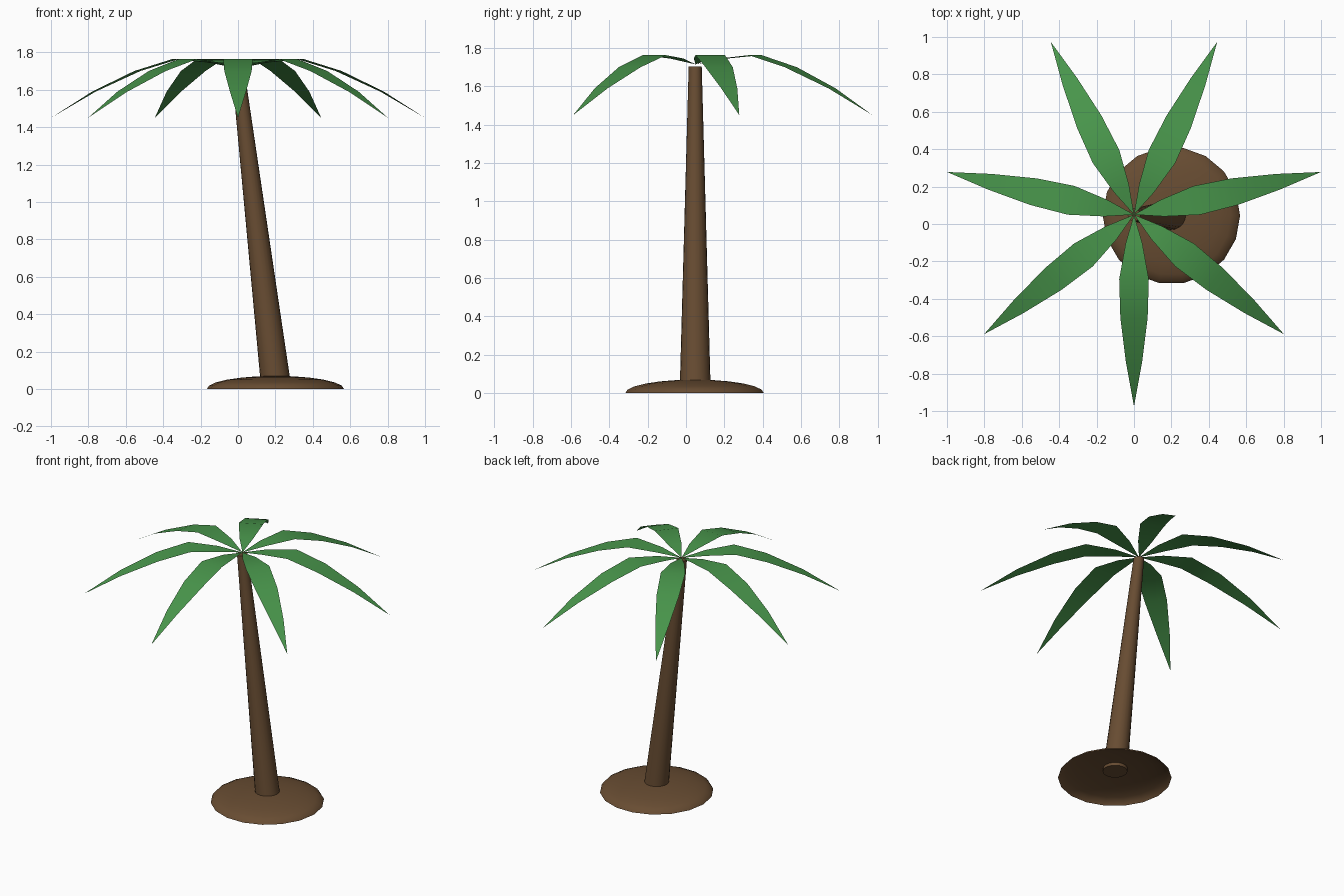
import bpy, bmesh, math
from mathutils import Matrix, Vector

cube = bpy.data.objects.get("Cube")
if cube:
    bpy.data.objects.remove(cube, do_unlink=True)


def material(name, rgb):
    m = bpy.data.materials.new(name)
    m.use_nodes = True
    m.diffuse_color = (*rgb, 1)
    bsdf = next(n for n in m.node_tree.nodes if n.type == 'BSDF_PRINCIPLED')
    bsdf.inputs["Base Color"].default_value = (*rgb, 1)
    bsdf.inputs["Roughness"].default_value = 0.9
    return m


bark = material("bark brown", (0.138, 0.073, 0.032))
leaf = material("leaf green", (0.065, 0.3, 0.07))


def finish(bm, name, mat):
    """Turn a bmesh into a smooth object with sharp creases."""
    mesh = bpy.data.meshes.new(name)
    bm.to_mesh(mesh)
    bm.free()
    mesh.materials.append(mat)
    ob = bpy.data.objects.new(name, mesh)
    bpy.context.collection.objects.link(ob)
    bpy.ops.object.select_all(action='DESELECT')
    ob.select_set(True)
    bpy.context.view_layer.objects.active = ob
    bpy.ops.object.shade_smooth_by_angle(angle=math.radians(40))
    return ob


def ring(bm, centre, radius, sides):
    c = Vector(centre)
    return [bm.verts.new(c + Vector((math.cos(a), math.sin(a), 0)) * radius)
            for a in (math.tau * i / sides for i in range(sides))]


def bridge(bm, low, high):
    n = len(low)
    for i in range(n):
        j = (i + 1) % n
        bm.faces.new((low[i], low[j], high[j], high[i]))


# Soil mound: flattened hollow half dome
SIDES, STEPS, RADIUS, HEIGHT = 18, 6, 0.367, 0.07
bm = bmesh.new()
rings = []
for k in range(STEPS):
    t = math.pi / 2 * k / STEPS
    rings.append(ring(bm, (0.2, 0.045, HEIGHT * math.sin(t)), RADIUS * math.cos(t), SIDES))
for low, high in zip(rings, rings[1:]):
    bridge(bm, low, high)
top = bm.verts.new((0.2, 0.045, HEIGHT))
for i in range(SIDES):
    bm.faces.new((rings[-1][i], rings[-1][(i + 1) % SIDES], top))
finish(bm, "soil_mound", bark)

# Trunk: leaning tapered column with level ends
bm = bmesh.new()
foot = ring(bm, (0.2, 0.048, 0.045), 0.08, 20)
head = ring(bm, (0, 0.048, 1.705), 0.034, 20)
bridge(bm, foot, head)
bm.faces.new(head)
bm.faces.new(foot[::-1])
finish(bm, "trunk", bark)

# Fronds: thin drooping blades, (distance, half width, height) per rib
RIBS = [(0.155, 0.045, 1.745), (0.345, 0.079, 1.763),
        (0.552, 0.073, 1.7), (0.79, 0.043, 1.59)]
COUNT = 7
for n in range(COUNT):
    bm = bmesh.new()
    base = bm.verts.new((0, 0, 1.715))
    pairs = [(bm.verts.new((r, -w, z)), bm.verts.new((r, w, z))) for r, w, z in RIBS]
    tip = bm.verts.new((1.025, 0, 1.45))
    bm.faces.new((base, *pairs[0]))
    for (a, b), (c, d) in zip(pairs, pairs[1:]):
        bm.faces.new((a, c, d, b))
    bm.faces.new((pairs[-1][0], tip, pairs[-1][1]))
    turn = Matrix.Rotation(math.tau * n / COUNT - math.pi / 2, 4, 'Z')
    bm.transform(Matrix.Translation((0, 0.05, 0)) @ turn)
    finish(bm, f"frond_{n + 1}", leaf)
